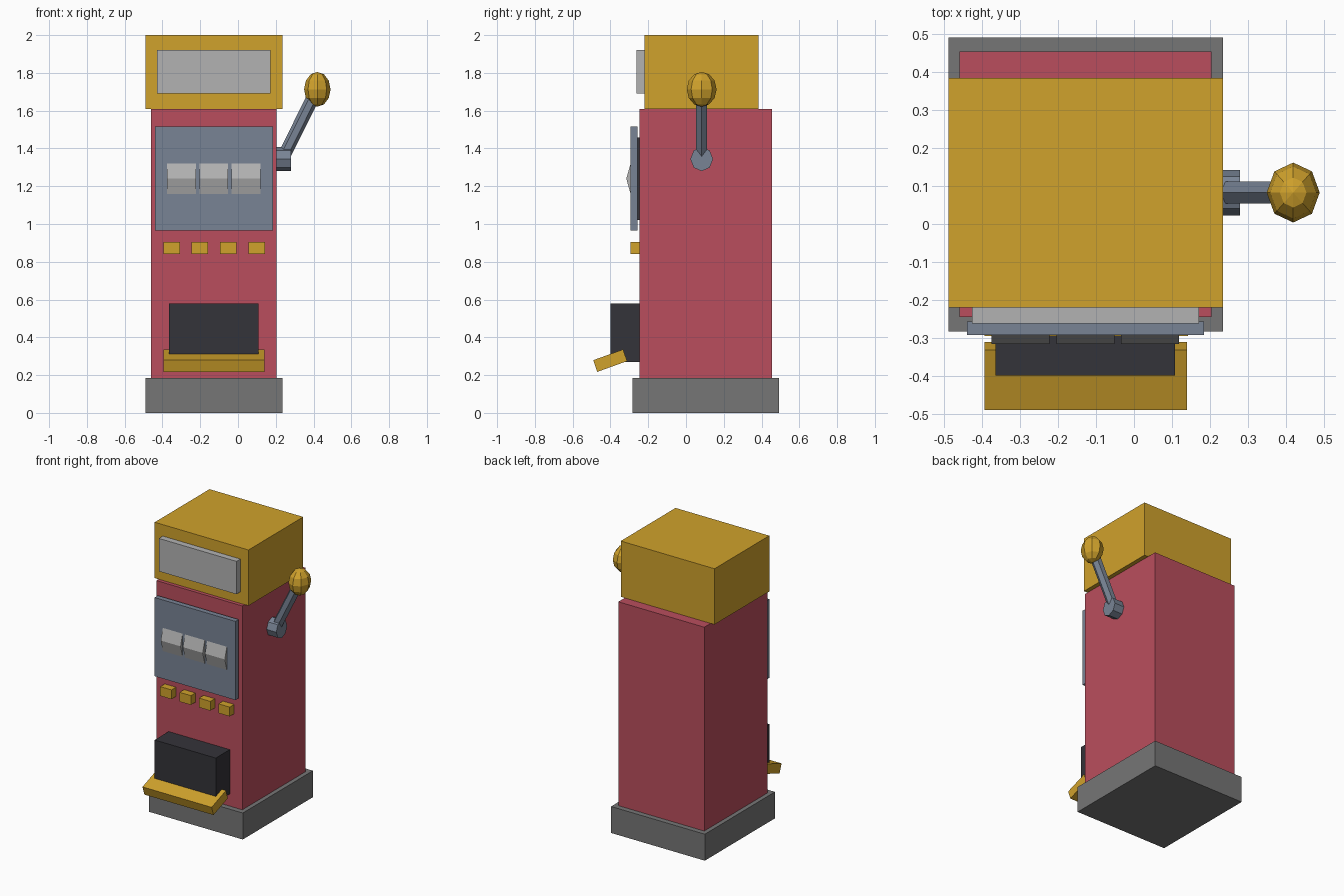
import bpy, bmesh, math
from mathutils import Vector, Matrix

if "Cube" in bpy.data.objects:
    bpy.data.objects.remove(bpy.data.objects["Cube"])


def mat(name, *rgb):
    m = bpy.data.materials.new(name)
    m.diffuse_color = (*rgb, 1)
    m.use_nodes = True
    m.node_tree.nodes["Principled BSDF"].inputs["Base Color"].default_value = m.diffuse_color
    return m


RED = mat("red", .49, .076, .11)
GOLD = mat("gold", .63, .36, .025)
STEEL = mat("steel", .19, .23, .30)
DARK = mat("dark", .034, .033, .041)
BASE = mat("base_grey", .18, .18, .18)
LIGHT = mat("light_grey", .45, .45, .45)


def finish(name, bm, material):
    bmesh.ops.recalc_face_normals(bm, faces=bm.faces)
    me = bpy.data.meshes.new(name)
    bm.to_mesh(me)
    bm.free()
    me.materials.append(material)
    ob = bpy.data.objects.new(name, me)
    bpy.context.collection.objects.link(ob)
    return ob


def box(name, x, y, z, material):
    bm = bmesh.new()
    lo, hi = Vector((x[0], y[0], z[0])), Vector((x[1], y[1], z[1]))
    m = Matrix.Translation((lo + hi) / 2) @ Matrix.Diagonal((*(hi - lo), 1))
    bmesh.ops.create_cube(bm, size=1, matrix=m)
    return finish(name, bm, material)


def prism(name, profile, x, material):
    """Extrude a (y, z) profile along x."""
    bm = bmesh.new()
    f = bm.faces.new([bm.verts.new((x[0], py, pz)) for py, pz in profile])
    new = bmesh.ops.extrude_face_region(bm, geom=[f])["geom"]
    verts = [v for v in new if isinstance(v, bmesh.types.BMVert)]
    bmesh.ops.translate(bm, verts=verts, vec=(x[1] - x[0], 0, 0))
    return finish(name, bm, material)


# Cabinet
box("base", (-.49, .235), (-.283, .492), (0, .185), BASE)
box("body", (-.46, .205), (-.245, .455), (.185, 1.61), RED)
box("head", (-.49, .235), (-.22, .385), (1.61, 2), GOLD)
box("sign", (-.428, .172), (-.263, -.22), (1.69, 1.92), LIGHT)

# Display panel with its dark backing
box("panel_backing", (-.40, .145), (-.26, -.245), (1.02, 1.458), DARK)
box("display_panel", (-.44, .185), (-.293, -.257), (.965, 1.515), STEEL)

# Reels showing through the panel
for i in range(3):
    x = -.376 + .171 * i
    prism(f"reel_{i + 1}", [(-.28, 1.158), (-.293, 1.158), (-.316, 1.24),
                            (-.293, 1.32), (-.28, 1.32)], (x, x + .153), LIGHT)

# Row of buttons
for i in range(4):
    x = -.395 + .15 * i
    box(f"button_{i + 1}", (x, x + .087), (-.295, -.245), (.84, .905), GOLD)

# Payout box and tilted tray
box("payout_box", (-.365, .108), (-.40, -.245), (.27, .58), DARK)
prism("payout_tray", [(-.491, .279), (-.470, .217), (-.312, .274), (-.333, .336)],
      (-.395, .14), GOLD)

# Lever hub: octagonal, slightly narrower in y
hub = [(.083 + .060 * math.sin(i * math.pi / 4), 1.344 + .064 * math.cos(i * math.pi / 4))
       for i in range(8)]
prism("lever_hub", hub, (.205, .28), STEEL)

# Lever rod
a, b = Vector((.238, .083, 1.35)), Vector((.412, .083, 1.70))
bm = bmesh.new()
rot = (b - a).to_track_quat('Z', 'Y').to_matrix().to_4x4()
bmesh.ops.create_cone(bm, cap_ends=True, segments=6, radius1=.034, radius2=.034,
                      depth=(b - a).length, matrix=Matrix.Translation((a + b) / 2) @ rot)
finish("lever_rod", bm, STEEL)

# Lever knob
bm = bmesh.new()
bmesh.ops.create_uvsphere(bm, u_segments=8, v_segments=6, radius=1,
                          matrix=Matrix.Translation((.42, .083, 1.713))
                          @ Matrix.Diagonal((.07, .079, .092, 1)))
finish("lever_knob", bm, GOLD)
